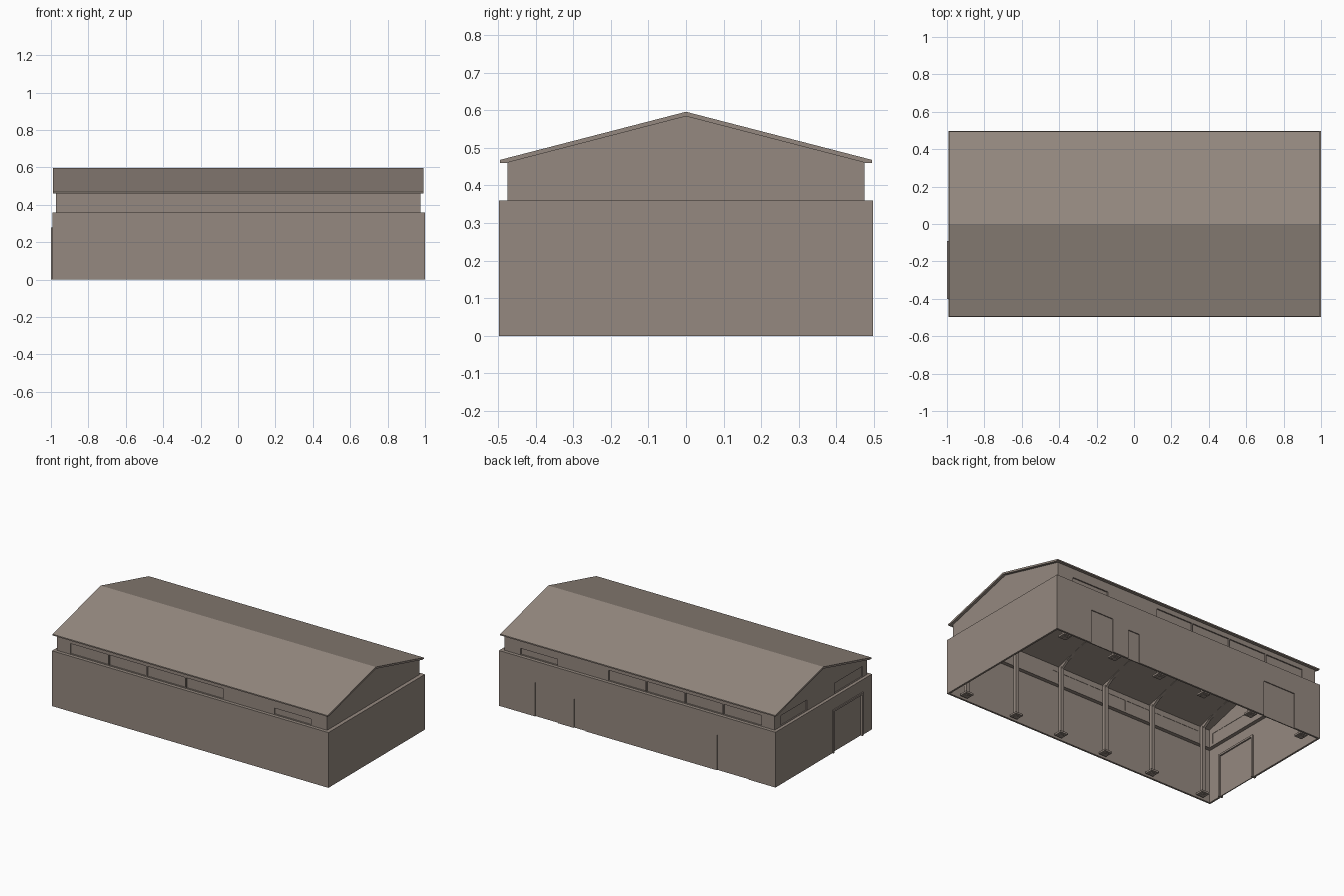
import bpy, bmesh, math

if "Cube" in bpy.data.objects:
    bpy.data.objects.remove(bpy.data.objects["Cube"])

mat = bpy.data.materials.new("warm_grey_concrete")
mat.diffuse_color = (0.30, 0.25, 0.215, 1)
mat.use_nodes = True
mat.node_tree.nodes["Principled BSDF"].inputs["Base Color"].default_value = mat.diffuse_color


def finish(name, bm):
    bmesh.ops.recalc_face_normals(bm, faces=bm.faces)
    me = bpy.data.meshes.new(name)
    bm.to_mesh(me)
    bm.free()
    me.materials.append(mat)
    ob = bpy.data.objects.new(name, me)
    bpy.context.collection.objects.link(ob)
    return ob


def boxes(name, items):
    """One object made of separate boxes (x0, x1, y0, y1, z0, z1)."""
    bm = bmesh.new()
    for x0, x1, y0, y1, z0, z1 in items:
        vs = bmesh.ops.create_cube(bm, size=1)["verts"]
        for v in vs:
            v.co = (x1 if v.co.x > 0 else x0, y1 if v.co.y > 0 else y0,
                    z1 if v.co.z > 0 else z0)
    return finish(name, bm)


def prism(name, profile, x0, x1):
    """Extrude a (y, z) profile along x."""
    bm = bmesh.new()
    f = bm.faces.new([bm.verts.new((x0, y, z)) for y, z in profile])
    r = bmesh.ops.extrude_face_region(bm, geom=[f])
    for v in r["geom"]:
        if isinstance(v, bmesh.types.BMVert):
            v.co.x = x1
    return finish(name, bm)


def cut(ob, *cutters):
    for c in cutters:
        m = ob.modifiers.new("cut", 'BOOLEAN')
        m.operation = 'DIFFERENCE'
        m.solver = 'EXACT'
        m.object = c
        c.hide_render = True
        c.hide_viewport = True


# Lower wall ring with door openings
X0, X1, Y, H = -0.993, 1.0, 0.497, 0.36
T = 0.012
back_doors = [(0.575, 0.74, 0.22), (0.375, 0.46, 0.19), (-0.80, -0.57, 0.23)]
gate = (-0.40, -0.09, 0.28)
lower = boxes("lower_wall", [(X0, X1, -Y, Y, 0, H)])
room = boxes("lower_room_cutter", [(X0 + T, X1 - T, -Y + T, Y - T, -0.1, H - 0.012)])
shaft = boxes("ledge_cutter", [(-0.957, 0.96, -0.46, 0.46, 0.2, 0.5)])
doors = [(a, b, Y - 0.05, Y + 0.05, -0.1, h) for a, b, h in back_doors]
doors.append((X0 - 0.05, X0 + 0.05, gate[0], gate[1], -0.1, gate[2]))
cut(lower, room, shaft, boxes("door_cutter", doors))

# Door panels set back in the openings
boxes("back_door_panels", [(a, b, Y - 0.012, Y - 0.006, 0, h) for a, b, h in back_doors])
boxes("gate_panel", [(X0 + 0.006, X0 + 0.012, gate[0], gate[1], 0, gate[2])])

# Gate frame around the left opening
fx0, fx1, fw = -1.0, -0.972, 0.012
boxes("gate_frame", [
    (fx0, fx1, gate[0], gate[0] + fw, 0, gate[2]),
    (fx0, fx1, gate[1] - fw, gate[1], 0, gate[2]),
    (fx0, fx1, gate[0] + fw, gate[1] - fw, gate[2] - fw, gate[2])])

# Upper gabled wall ring with window openings
UX0, UX1, UY = -0.972, 0.975, 0.475
upper = prism("upper_wall", [(-UY, H), (UY, H), (UY, 0.463), (0, 0.586), (-UY, 0.463)], UX0, UX1)
hall = boxes("upper_room_cutter", [(UX0 + 0.015, UX1 - 0.015, -0.46, 0.46, 0.2, 0.8)])
m = 0.004
edges = [-0.88, -0.60, -0.325, -0.045, 0.23]
wins = [(a + m, b - m, 0.43) for a, b in zip(edges, edges[1:])] + [(0.595, 0.86, 0.403)]
gable_wins = [(0.14, 0.41), (-0.43, -0.14)]
holes, panes = [], []
for a, b, z in wins:
    for s in (-1, 1):
        yo = sorted((s * 0.44, s * 0.52))
        yp = sorted((s * 0.462, s * 0.467))
        holes.append((a, b, *yo, H + 0.003, z))
        panes.append((a, b, *yp, H + 0.003, z))
for a, b in gable_wins:
    holes.append((UX0 - 0.05, UX0 + 0.05, a, b, H + 0.003, 0.43))
    panes.append((UX0 + 0.008, UX0 + 0.013, a, b, H + 0.003, 0.43))
cut(upper, hall, boxes("window_cutter", holes))
boxes("window_panels", panes)

# Gabled roof slab with flat eaves
prism("roof", [(-0.495, 0.46), (-0.478, 0.46), (0, 0.584), (0.478, 0.46), (0.495, 0.46),
               (0.495, 0.468), (0, 0.596), (-0.495, 0.468)], -0.99, 0.993)

# Columns on square footings, with an arched roof frame across each pair
col_x = [0.895, 0.52, 0.18, -0.155, -0.51, -0.893]
cols, feet = [], []
for x in col_x:
    for y in (-0.443, 0.443):
        cols.append((x - 0.012, x + 0.012, y - 0.012, y + 0.012, 0, 0.455))
        feet.append((x - 0.027, x + 0.027, y - 0.027, y + 0.027, 0.004, 0.016))
boxes("columns", cols)
boxes("column_footings", feet)
arch = [(0.445 * math.cos(math.pi * i / 12), 0.41 + 0.13 * math.sin(math.pi * i / 12))
        for i in range(13)]
for i, x in enumerate(col_x):
    prism(f"roof_arch_{i + 1}", [(-0.455, 0.41), (-0.455, 0.464), (0, 0.582),
                                 (0.455, 0.464), (0.455, 0.41)] + arch, x - 0.008, x + 0.008)
